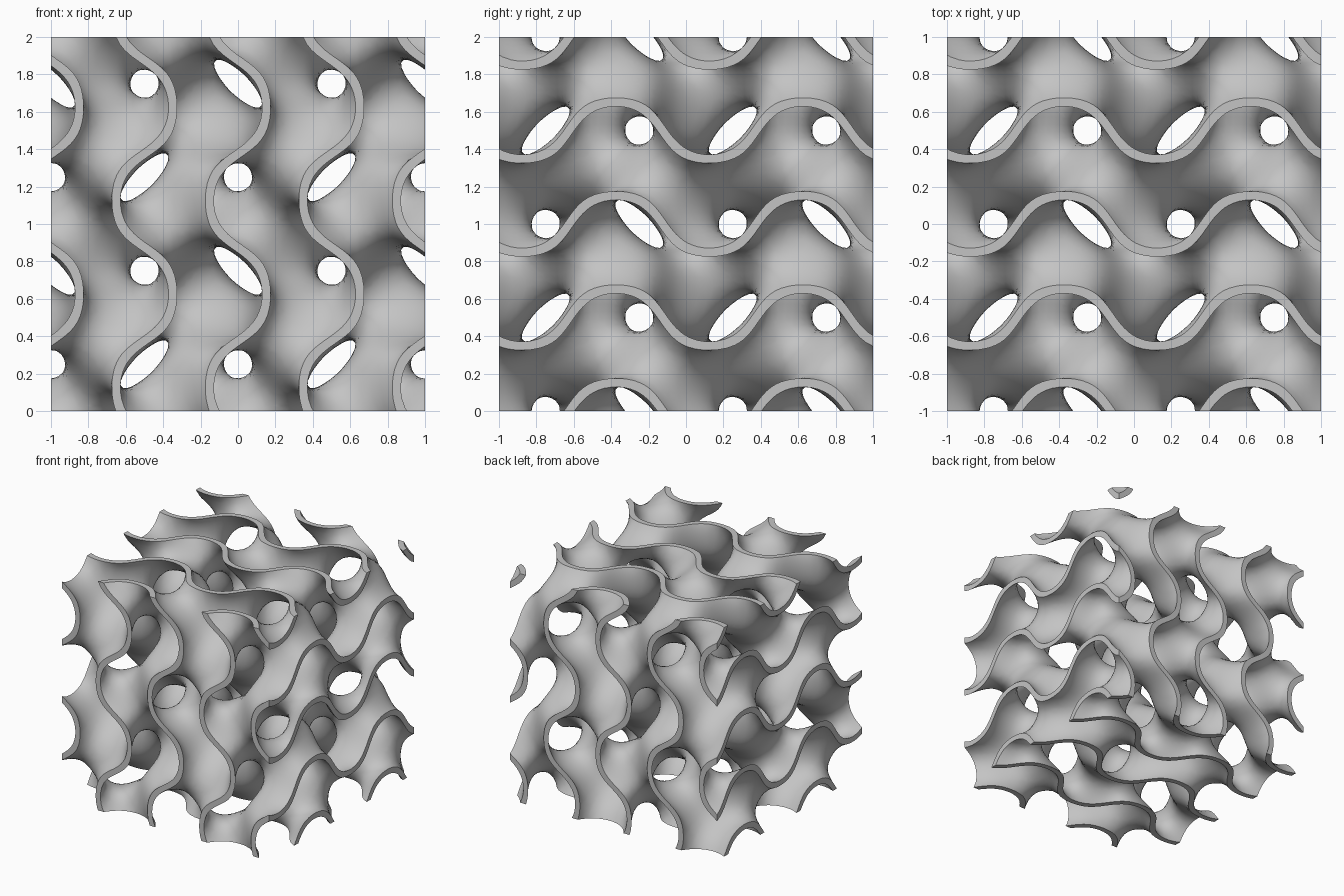
import bpy, bmesh
from math import sin, cos, pi
from mathutils import Vector
from itertools import product

CELLS = 26          # grid cells per wave period
LEVEL = 0.25        # half thickness of the wall, as a field value
WAVE = 2 * pi
SNAP = 0.006

cube = bpy.data.objects.get("Cube")
if cube:
    bpy.data.objects.remove(cube, do_unlink=True)


def field(p):
    """Periodic field whose zero level is the labyrinth wall, with its gradient."""
    s = [sin(WAVE * c) for c in p]
    c = [cos(WAVE * v) for v in p]
    value = c[0] * c[1] * c[2] - s[0] * s[1] * s[2]
    grad = Vector()
    for i in range(3):
        j, k = (i + 1) % 3, (i + 2) % 3
        value += s[i] * c[j]
        grad[i] = WAVE * (c[i] * c[j] - s[k] * s[i] - s[i] * c[j] * c[k] - c[i] * s[j] * s[k])
    return value, grad


def settle(p, target, weight):
    """Slide a point along the weighted gradient until the field equals target."""
    p = p.copy()
    for _ in range(6):
        value, grad = field(p)
        step = Vector(g * w for g, w in zip(grad, weight))
        p += step * ((target - value) / max(step.dot(grad), 1.0))
    return p


def middle_sheet():
    """Surface net of the zero level, one cell larger than the block."""
    span = range(-1, 2 * CELLS + 2)

    def place(i):
        return Vector(c / CELLS - 1 for c in i)

    values = {i: field(place(i))[0] for i in product(span, repeat=3)}
    corners = list(product((0, 1), repeat=3))
    edges = [(a, b) for a in corners for b in corners
             if a < b and sum(x != y for x, y in zip(a, b)) == 1]
    bm = bmesh.new()
    net = {}
    for i in product(span[:-1], repeat=3):
        val = {c: values[i[0] + c[0], i[1] + c[1], i[2] + c[2]] for c in corners}
        if min(val.values()) > 0 or max(val.values()) <= 0:
            continue
        hits = [Vector(a).lerp(Vector(b), val[a] / (val[a] - val[b]))
                for a, b in edges if (val[a] > 0) != (val[b] > 0)]
        centre = sum(hits, Vector()) / len(hits)
        start = place(Vector(i) + centre)
        net[i] = bm.verts.new(settle(start, 0, (1, 1, 1)))
    # One quad around every grid edge that crosses the surface
    for i in values:
        for axis in range(3):
            j = list(i)
            j[axis] += 1
            if tuple(j) not in values or (values[i] > 0) == (values[tuple(j)] > 0):
                continue
            u, v = (axis + 1) % 3, (axis + 2) % 3
            ring = []
            for du, dv in ((0, 0), (1, 0), (1, 1), (0, 1)):
                k = list(i)
                k[u] -= du
                k[v] -= dv
                ring.append(net.get(tuple(k)))
            if all(ring):
                bm.faces.new(ring if values[i] > 0 else ring[::-1])
    return bm


# Middle sheet trimmed to the block
sheet = middle_sheet()
for axis, side in product(range(3), (-1, 1)):
    normal = Vector()
    normal[axis] = side
    bmesh.ops.bisect_plane(sheet, geom=sheet.verts[:] + sheet.edges[:] + sheet.faces[:],
                           dist=SNAP, plane_co=normal, plane_no=normal, clear_outer=True)
    for v in sheet.verts:
        if v.co[axis] * side > 1 - SNAP * 1.01:
            v.co[axis] = side
loose = [v for v in sheet.verts if not v.link_faces]
bmesh.ops.delete(sheet, geom=loose, context='VERTS')
sheet.verts.index_update()

# Two wall skins, offset either way but held inside the block
wall = bmesh.new()
skins = []
for target in (LEVEL, -LEVEL):
    skin = []
    for v in sheet.verts:
        weight = [min(1, max(0, 1 - abs(c)) / 0.06) for c in v.co]
        p = settle(v.co, target, weight)
        skin.append(wall.verts.new([max(-1, min(1, c)) for c in p]))
    skins.append(skin)
for f in sheet.faces:
    ids = [v.index for v in f.verts]
    wall.faces.new([skins[0][i] for i in ids]).smooth = True
    wall.faces.new([skins[1][i] for i in reversed(ids)]).smooth = True

# Flat rims where the wall meets the sides of the block
for e in sheet.edges:
    if e.is_boundary:
        a, b = (v.index for v in e.verts)
        wall.faces.new((skins[0][a], skins[0][b], skins[1][b], skins[1][a])).smooth = False
bmesh.ops.recalc_face_normals(wall, faces=wall.faces[:])
bmesh.ops.translate(wall, verts=wall.verts[:], vec=(0, 0, 1))

mesh = bpy.data.meshes.new("labyrinth_wall")
wall.to_mesh(mesh)
wall.free()
sheet.free()

grey = bpy.data.materials.new("plain grey")
grey.use_nodes = True
colour = (0.55, 0.55, 0.55, 1)
grey.diffuse_color = colour
grey.node_tree.nodes["Principled BSDF"].inputs["Base Color"].default_value = colour
mesh.materials.append(grey)
bpy.context.collection.objects.link(bpy.data.objects.new("labyrinth_wall", mesh))
